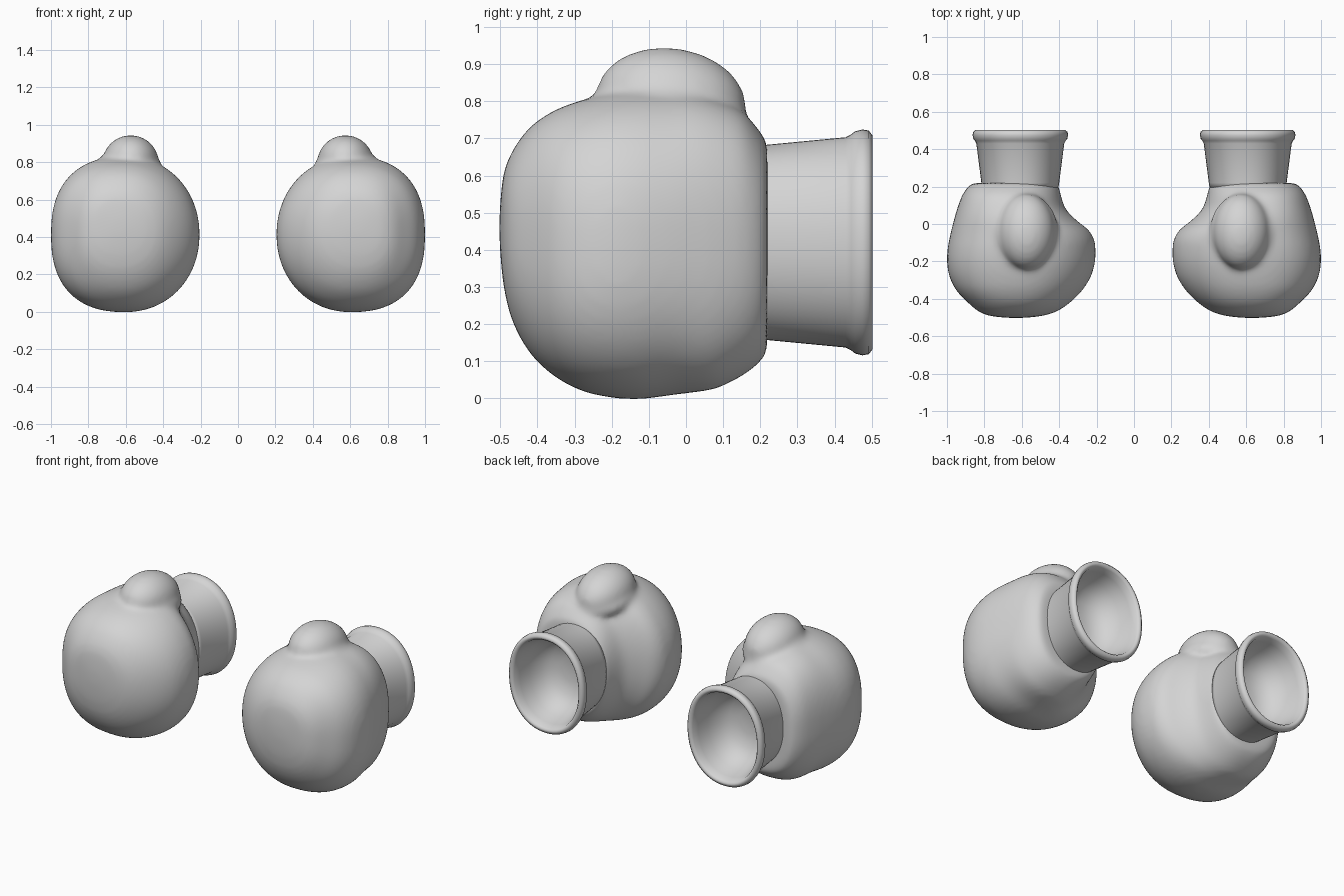
import bpy, bmesh
from math import sin, cos, pi, radians
from mathutils import Matrix, Vector

cube = bpy.data.objects.get("Cube")
if cube:
    bpy.data.objects.remove(cube)

COLOUR = (0.66, 0.66, 0.66, 1)
grey = bpy.data.materials.new("plain grey")
grey.use_nodes = True
grey.diffuse_color = COLOUR
grey.node_tree.nodes["Principled BSDF"].inputs["Base Color"].default_value = COLOUR

SEGMENTS = 64

# Padded body sections from front to wrist: y, inner x, outer x, bottom z, top z
BODY = [(-.502, .59, .67, .42, .50), (-.492, .495, .765, .31, .60),
        (-.468, .415, .83, .21, .665), (-.42, .342, .888, .122, .73),
        (-.355, .277, .95, .06, .775), (-.28, .23, .987, .02, .803),
        (-.20, .208, 1.0, .002, .822), (-.13, .206, .996, -.002, .83),
        (-.08, .214, .987, .003, .83), (-.03, .245, .976, .01, .827),
        (.02, .308, .963, .016, .82), (.08, .365, .946, .026, .803),
        (.15, .39, .92, .06, .773), (.195, .401, .891, .094, .724),
        (.219, .412, .862, .125, .688)]

# Cuff: y, half width, half height; outside, rolled rim, then dished hollow
CUFF = [(.19, .203, .26), (.22, .208, .263), (.43, .235, .283), (.445, .243, .291),
        (.455, .251, .299), (.475, .255, .304), (.492, .253, .301), (.502, .24, .288),
        (.502, .23, .278), (.49, .219, .267), (.45, .21, .258), (.38, .193, .24),
        (.31, .163, .205), (.27, .12, .15), (.25, .06, .075)]


def refine(sections, steps=4):
    """Smooth spline through the sections."""
    pts = [Vector(s) for s in sections]
    pts = [pts[0]] + pts + [pts[-1]]
    out = []
    for a, b, c, d in zip(pts, pts[1:], pts[2:], pts[3:]):
        for k in range(steps):
            t = k / steps
            out.append(b + (c - a) * (t / 2) + (a * 2 - b * 5 + c * 4 - d) * (t * t / 2)
                       + (b * 3 - a - c * 3 + d) * (t ** 3 / 2))
    return out + [pts[-1]]


def loft(bm, sections, side, n_out, n_in):
    """Skin closed superellipse rings placed along y."""
    rings = []
    for y, x0, x1, z0, z1 in sections:
        cx, cz, rx, rz = (x0 + x1) / 2, (z0 + z1) / 2, (x1 - x0) / 2, (z1 - z0) / 2
        ring = []
        for i in range(SEGMENTS):
            c, s = cos(2 * pi * i / SEGMENTS), sin(2 * pi * i / SEGMENTS)
            p = 2 / (n_out if c > 0 else n_in)
            dx = abs(c) ** p * (1 if c > 0 else -1)
            dz = abs(s) ** p * (1 if s > 0 else -1)
            ring.append(bm.verts.new((side * (cx + rx * dx), y, cz + rz * dz)))
        rings.append(ring)
    for a, b in zip(rings, rings[1:]):
        for i in range(SEGMENTS):
            j = (i + 1) % SEGMENTS
            bm.faces.new((a[i], a[j], b[j], b[i]))
    bm.faces.new(rings[0])
    bm.faces.new(rings[-1])


def ellipsoid(bm, centre, radii, tilt):
    bmesh.ops.create_uvsphere(
        bm, u_segments=40, v_segments=24, radius=1,
        matrix=Matrix.Translation(centre) @ Matrix.Rotation(radians(tilt), 4, 'X')
        @ Matrix.Diagonal((*radii, 1)))


def finish(bm, name):
    bmesh.ops.recalc_face_normals(bm, faces=bm.faces)
    for f in bm.faces:
        f.smooth = True
    mesh = bpy.data.meshes.new(name)
    bm.to_mesh(mesh)
    bm.free()
    mesh.materials.append(grey)
    obj = bpy.data.objects.new(name, mesh)
    bpy.context.collection.objects.link(obj)
    return obj


for side, label in ((1, "left"), (-1, "right")):
    # Padded fist with the thumb and its wider root blended into it
    bm = bmesh.new()
    loft(bm, refine(BODY), side, 2.45, 2.08)
    ellipsoid(bm, (side * .574, -.04, .80), (.15, .203, .143), -8)
    ellipsoid(bm, (side * .585, -.03, .775), (.178, .2, .09), -10)
    fist = finish(bm, label + "_glove_body")
    remesh = fist.modifiers.new("blend", 'REMESH')
    remesh.mode = 'VOXEL'
    remesh.voxel_size = .014
    remesh.use_smooth_shade = True
    soften = fist.modifiers.new("soften", 'SMOOTH')
    soften.factor = .5
    soften.iterations = 14

    # Flared hollow cuff with a rolled rim
    bm = bmesh.new()
    loft(bm, [(y, .608 - rx, .608 + rx, .42 - rz, .42 + rz) for y, rx, rz in CUFF],
         side, 2.15, 2.15)
    finish(bm, label + "_cuff")
